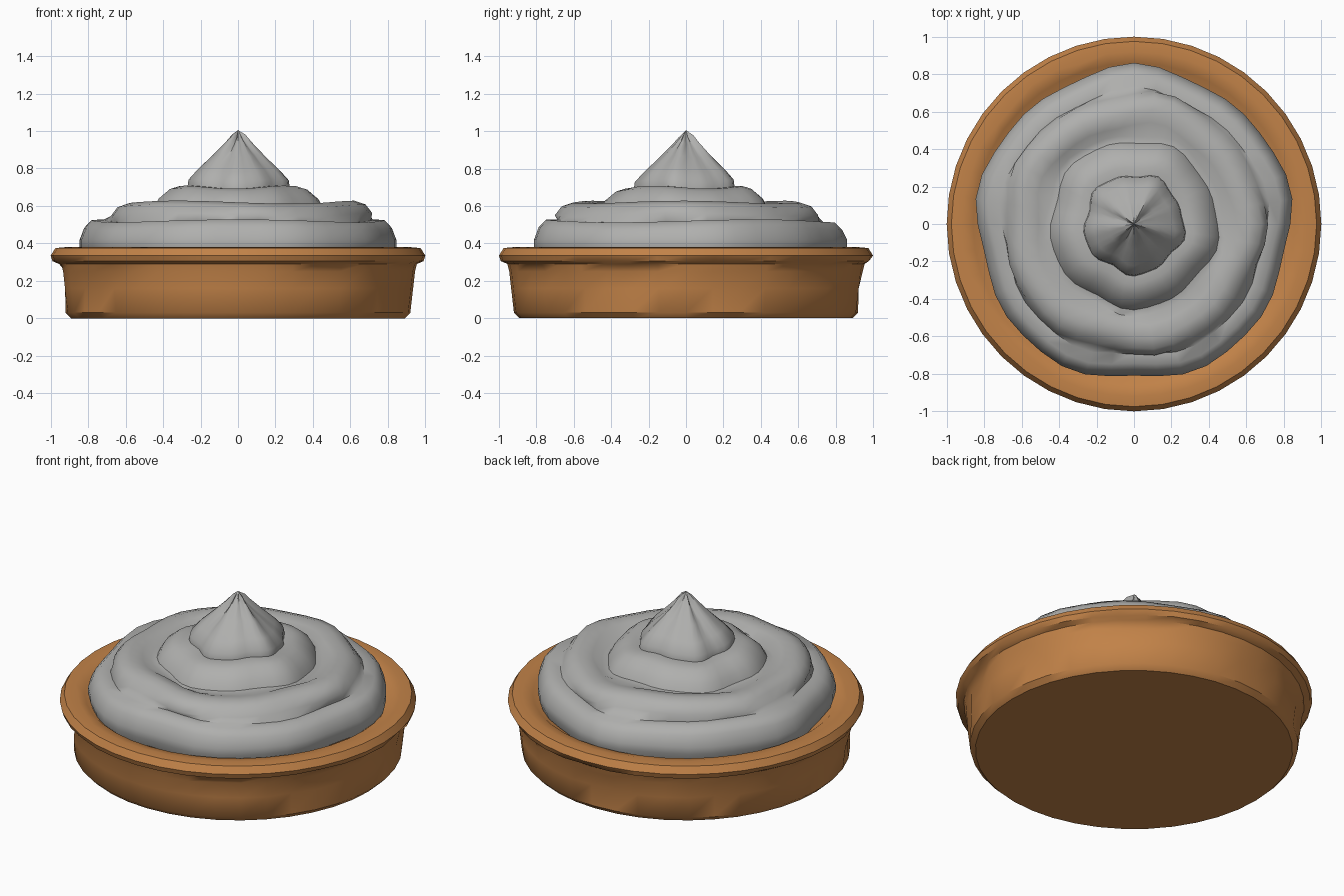
import bpy, bmesh, math, random

if "Cube" in bpy.data.objects:
    bpy.data.objects.remove(bpy.data.objects["Cube"])

random.seed(4)


def material(name, rgb):
    m = bpy.data.materials.new(name)
    m.diffuse_color = (*rgb, 1)
    m.use_nodes = True
    m.node_tree.nodes["Principled BSDF"].inputs["Base Color"].default_value = m.diffuse_color
    return m


crust_mat = material("baked crust", (0.54, 0.225, 0.065))
cream_mat = material("grey cream", (0.43, 0.43, 0.42))


def lathe(name, profile, sides, mat, warp, angle):
    """Revolve (r, z) points; warp adjusts each point by ring and angle."""
    bm = bmesh.new()
    rings = []
    for i, (r, z) in enumerate(profile):
        if r == 0:
            rings.append([bm.verts.new((0, 0, z))] * sides)
            continue
        ring = []
        for k in range(sides):
            a = math.tau * k / sides
            rr, zz = warp(i, r, z, a)
            ring.append(bm.verts.new((rr * math.cos(a), rr * math.sin(a), zz)))
        rings.append(ring)
    for lo, hi in zip(rings, rings[1:]):
        for k in range(sides):
            n = (k + 1) % sides
            quad = list(dict.fromkeys((lo[k], lo[n], hi[n], hi[k])))
            bm.faces.new(quad)
    bmesh.ops.recalc_face_normals(bm, faces=bm.faces)
    me = bpy.data.meshes.new(name)
    bm.to_mesh(me)
    bm.free()
    me.materials.append(mat)
    ob = bpy.data.objects.new(name, me)
    bpy.context.collection.objects.link(ob)
    bpy.ops.object.select_all(action='DESELECT')
    ob.select_set(True)
    bpy.context.view_layer.objects.active = ob
    bpy.ops.object.shade_smooth_by_angle(angle=math.radians(angle))
    return ob


# Crust: tapered shell with a rolled rim and small random dents in the wall
def crust_warp(i, r, z, a):
    if i in (3, 4) and random.random() < 0.22:
        r -= random.uniform(0.01, 0.03)
    elif i in (6, 9) and random.random() < 0.2:
        r -= random.uniform(0.005, 0.02)
    return r, z


crust_profile = [(0, 0), (0.89, 0.0), (0.92, 0.03), (0.935, 0.16), (0.945, 0.25),
                 (0.955, 0.29), (0.99, 0.305), (1.0, 0.335), (0.975, 0.375),
                 (0.92, 0.38), (0.86, 0.37), (0.81, 0.33), (0, 0.33)]
lathe("crust", crust_profile, 40, crust_mat, crust_warp, 40)


# Cream: piped tiers with a trench below the peak, gently wobbling as it swirls
def cream_warp(i, r, z, a):
    tier = 0 if i < 6 else 1 if i < 10 else 2
    amp = (0.016, 0.014, 0.012)[tier]
    r += amp * (math.sin(5 * a + 1.3 * tier) + 0.6 * math.sin(9 * a + 2.1 * tier))
    if i > 2:
        z += 0.008 * math.sin(3 * a + 1.7 * tier)
    return r, z


cream_profile = [(0.82, 0.335), (0.835, 0.38), (0.835, 0.42), (0.81, 0.48), (0.77, 0.52),
                 (0.71, 0.52), (0.695, 0.555), (0.66, 0.60), (0.60, 0.62),
                 (0.53, 0.61), (0.48, 0.585), (0.445, 0.59), (0.42, 0.635),
                 (0.36, 0.685), (0.31, 0.70), (0.265, 0.70), (0.26, 0.735),
                 (0.21, 0.79), (0.13, 0.865), (0.06, 0.935), (0.025, 0.975), (0, 1.005)]
lathe("whipped_cream", cream_profile, 40, cream_mat, cream_warp, 50)
